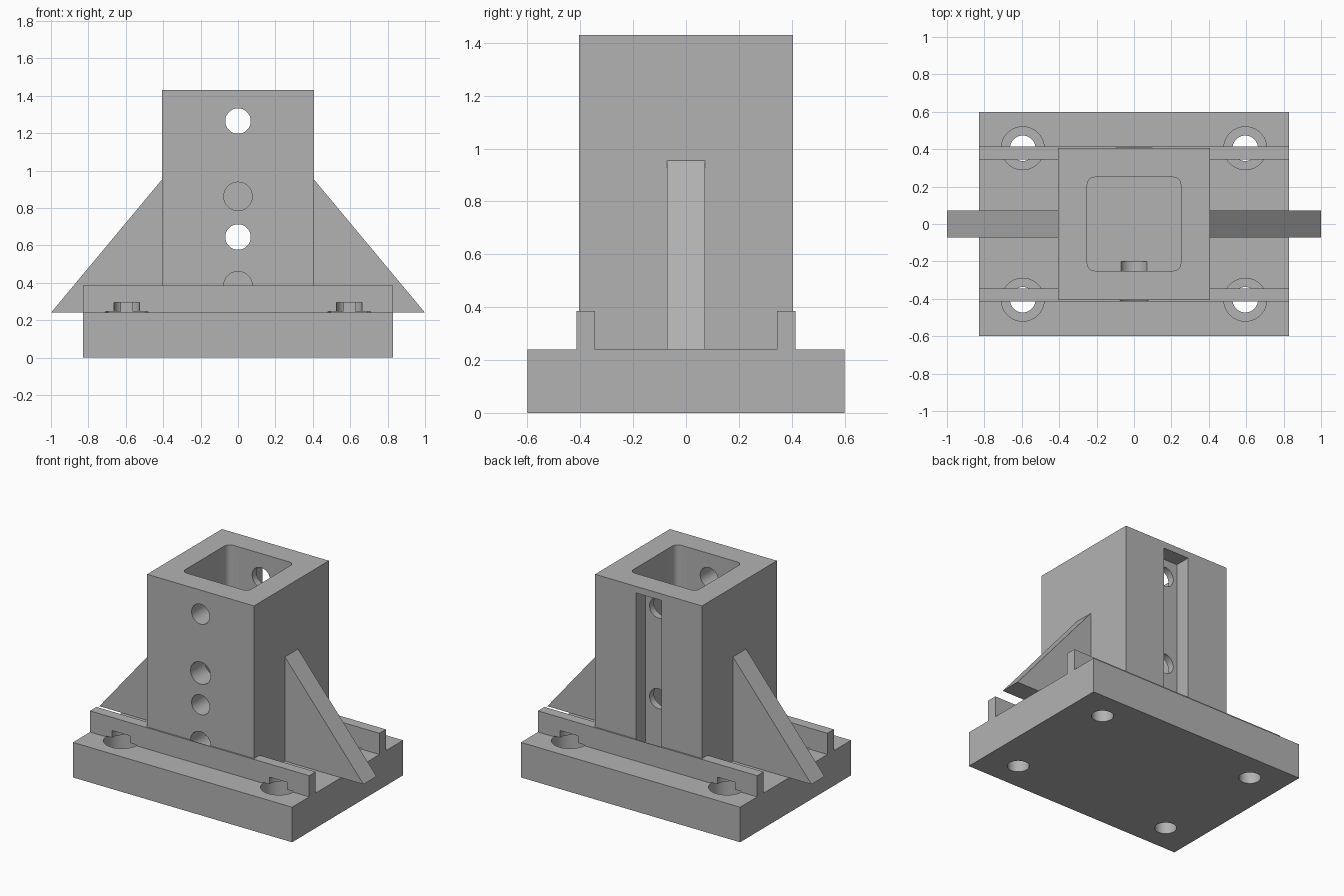
import bpy
import bmesh
import math
from mathutils import Matrix, Vector

if "Cube" in bpy.data.objects:
    bpy.data.objects.remove(bpy.data.objects["Cube"], do_unlink=True)

grey = bpy.data.materials.new("plain grey")
grey.use_nodes = True
grey.diffuse_color = (0.45, 0.45, 0.45, 1)
grey.node_tree.nodes["Principled BSDF"].inputs["Base Color"].default_value = grey.diffuse_color


def make_object(name, bm):
    bmesh.ops.recalc_face_normals(bm, faces=bm.faces[:])
    mesh = bpy.data.meshes.new(name)
    bm.to_mesh(mesh)
    bm.free()
    obj = bpy.data.objects.new(name, mesh)
    bpy.context.collection.objects.link(obj)
    mesh.materials.append(grey)
    return obj


def box(name, low, high, corner=0):
    """Box between two corners, with optionally rounded upright edges."""
    low, high = Vector(low), Vector(high)
    bm = bmesh.new()
    bmesh.ops.create_cube(bm, size=1)
    bmesh.ops.scale(bm, vec=high - low, verts=bm.verts)
    bmesh.ops.translate(bm, vec=(low + high) / 2, verts=bm.verts)
    if corner:
        upright = [e for e in bm.edges
                   if abs(e.verts[0].co.z - e.verts[1].co.z) > 0.01]
        bmesh.ops.bevel(bm, geom=upright, offset=corner, segments=6,
                        profile=0.5, affect='EDGES')
    return make_object(name, bm)


def rod(name, start, end, radius):
    """Cylinder running from one point to another."""
    start, end = Vector(start), Vector(end)
    axis = end - start
    turn = axis.to_track_quat('Z', 'Y').to_matrix().to_4x4()
    bm = bmesh.new()
    bmesh.ops.create_cone(bm, cap_ends=True, segments=48, radius1=radius,
                          radius2=radius, depth=axis.length,
                          matrix=Matrix.Translation((start + end) / 2) @ turn)
    return make_object(name, bm)


def cut(target, cutters):
    bpy.context.view_layer.objects.active = target
    for cutter in cutters:
        mod = target.modifiers.new("cut", 'BOOLEAN')
        mod.operation = 'DIFFERENCE'
        mod.solver = 'EXACT'
        mod.object = cutter
        bpy.ops.object.modifier_apply(modifier=mod.name)


# Main solids
base = box("base_plate", (-0.83, -0.6, 0), (0.83, 0.6, 0.24))
tower = box("tower", (-0.405, -0.405, 0.24), (0.405, 0.405, 1.43))
front_rail = box("front_rail", (-0.83, -0.415, 0.24), (0.83, -0.345, 0.385))
back_rail = box("back_rail", (-0.83, 0.345, 0.24), (0.83, 0.415, 0.385))

# Bolt holes with counterbores, which also bite into the rails
bolt_cutters = []
for x in (-0.595, 0.595):
    for y in (-0.405, 0.405):
        bolt_cutters.append(rod("bolt_cutter", (x, y, -0.1), (x, y, 0.295), 0.068))
        bolt_cutters.append(rod("bore_cutter", (x, y, 0.12), (x, y, 0.246), 0.115))

# Square socket, rear slot and cross holes of the tower
socket = box("socket_cutter", (-0.25, -0.25, 0.357), (0.25, 0.25, 1.6), 0.04)
slot = box("slot_cutter", (-0.097, 0.297, 0.2), (0.097, 0.41, 1.385))
through = [rod("through_cutter", (0, -0.6, z), (0, 0.6, z), 0.068)
           for z in (0.645, 1.265)]
blind = [rod("blind_cutter", (0, -0.41, z), (0, -0.2, z), 0.076)
         for z in (0.385, 0.862)]

cut(base, bolt_cutters)
cut(tower, [socket, slot] + through + blind)
cut(front_rail, bolt_cutters + blind[:1])
cut(back_rail, bolt_cutters + [slot])
for cutter in bolt_cutters + [socket, slot] + through + blind:
    bpy.data.objects.remove(cutter, do_unlink=True)

# Triangular gussets on both sides
gussets = []
for side, name in ((1, "left_gusset"), (-1, "right_gusset")):
    bm = bmesh.new()
    outline = [bm.verts.new((side * x, -0.071, z))
               for x, z in ((0.4, 0.24), (1.0, 0.24), (0.4, 0.96))]
    face = bm.faces.new(outline)
    grown = bmesh.ops.extrude_face_region(bm, geom=[face])["geom"]
    bmesh.ops.translate(bm, vec=(0, 0.142, 0),
                        verts=[v for v in grown if isinstance(v, bmesh.types.BMVert)])
    gussets.append(make_object(name, bm))

# Smooth the bores while keeping the machined edges sharp
bpy.ops.object.select_all(action='DESELECT')
for part in [base, tower, front_rail, back_rail] + gussets:
    part.select_set(True)
bpy.context.view_layer.objects.active = tower
bpy.ops.object.shade_smooth_by_angle(angle=math.radians(30))
